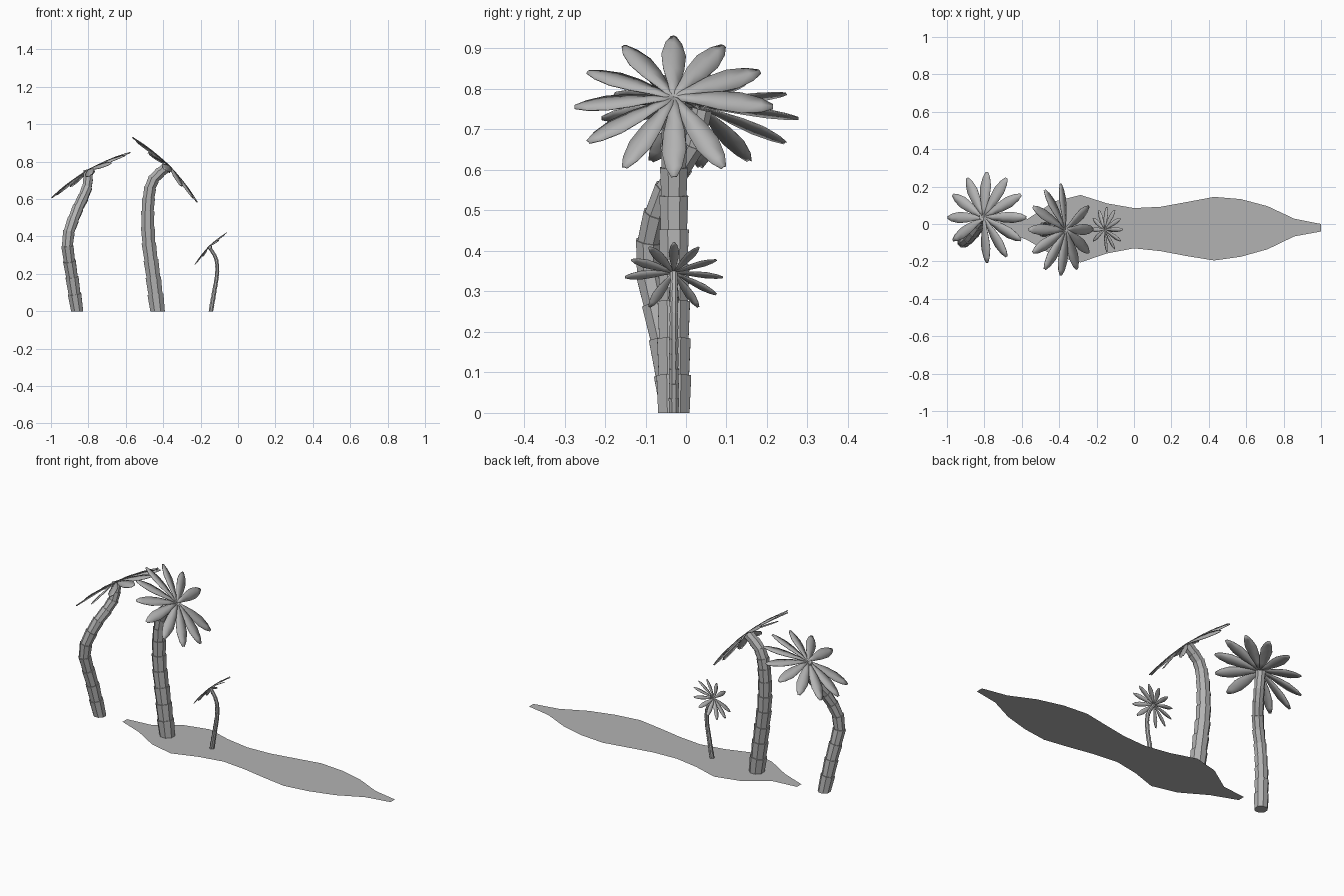
import bpy, bmesh, math
from mathutils import Vector, Matrix

if "Cube" in bpy.data.objects:
    bpy.data.objects.remove(bpy.data.objects["Cube"])

grey = bpy.data.materials.new("plain grey")
grey.diffuse_color = (0.45, 0.45, 0.45, 1)
grey.use_nodes = True
grey.node_tree.nodes["Principled BSDF"].inputs["Base Color"].default_value = grey.diffuse_color


def add_object(name, bm):
    bmesh.ops.recalc_face_normals(bm, faces=bm.faces)
    me = bpy.data.meshes.new(name)
    bm.to_mesh(me)
    bm.free()
    me.materials.append(grey)
    ob = bpy.data.objects.new(name, me)
    bpy.context.collection.objects.link(ob)
    return ob


def spline(pts, t):
    """Catmull-Rom point through pts, t from 0 to 1."""
    p = [Vector(q) for q in pts]
    p = [2 * p[0] - p[1]] + p + [2 * p[-1] - p[-2]]
    f = t * (len(pts) - 1)
    i = min(int(f), len(pts) - 2)
    u = f - i
    a, b, c, d = p[i:i + 4]
    return 0.5 * (2 * b + (c - a) * u + (2 * a - 5 * b + 4 * c - d) * u * u
                  + (3 * b - a - 3 * c + d) * u ** 3)


def trunk(name, path, r0, r1, segments=11, sides=8, flare=1.14):
    """Stepped trunk: every segment widens upward, the next starts narrow."""
    bm = bmesh.new()

    def ring(t, scale):
        c = spline(path, t)
        d = spline(path, min(t + .01, 1)) - spline(path, max(t - .01, 0))
        if t == 0:
            d = Vector((0, 0, 1))
        d.normalize()
        ax = Vector((1, 0, 0))
        ax = (ax - d * ax.dot(d)).normalized()
        ay = d.cross(ax)
        r = (r0 + (r1 - r0) * t) * scale
        return [bm.verts.new(c + r * (math.cos(a) * ax + math.sin(a) * ay))
                for a in [(k + .5) * math.tau / sides for k in range(sides)]]

    rings = []
    for i in range(segments):
        rings += [ring(i / segments, 1), ring((i + 1) / segments, flare)]
    for a, b in zip(rings, rings[1:]):
        for k in range(sides):
            j = (k + 1) % sides
            bm.faces.new((a[k], a[j], b[j], b[k]))
    bm.faces.new(rings[0][::-1])
    bm.faces.new(rings[-1])
    return add_object(name, bm)


def crown(name, centre, tilt, radius, missing, width=1.0):
    """Eleven leaves at 30 degree steps with one gap, tilted about y."""
    profile = [(0, .025), (.22, .062), (.45, .108), (.68, .125),
               (.88, .085), (1, .028)]
    base = Matrix.Translation(centre) @ Matrix.Rotation(math.radians(tilt), 4, 'Y')
    bm = bmesh.new()
    for deg in range(0, 360, 30):
        if deg == missing:
            continue
        m = base @ Matrix.Rotation(math.radians(deg), 4, 'Z')
        twist = Matrix.Rotation(math.radians(10), 4, 'X')
        rows = []
        for t, w in profile:
            row = []
            for s in (-1, 0, 1):
                p = twist @ Vector((0, s * w * width * radius,
                                    -.012 * radius * abs(s)))
                p += Vector((t * radius, 0, -.13 * radius * t ** 1.5))
                row.append(bm.verts.new(m @ p))
            rows.append(row)
        for a, b in zip(rows, rows[1:]):
            for k in range(2):
                f = bm.faces.new((a[k], b[k], b[k + 1], a[k + 1]))
                f.smooth = True
    ob = add_object(name, bm)
    mod = ob.modifiers.new("thickness", 'SOLIDIFY')
    mod.thickness = .012 * radius
    mod.offset = 0
    return ob


# Left palm, swaying in both directions
trunk("left_palm_trunk",
      [(-.86, -.03, 0), (-.89, -.06, .2), (-.912, -.095, .38),
       (-.865, -.06, .53), (-.81, .015, .65), (-.80, .04, .75)], .035, .024)
crown("left_palm_leaves", (-.803, .035, .757), -30, .243, 240)

# Middle palm, leaning over to the right at the top
trunk("middle_palm_trunk",
      [(-.43, -.03, 0), (-.455, -.03, .2), (-.48, -.03, .4),
       (-.48, -.03, .58), (-.455, -.03, .70), (-.375, -.03, .775)], .042, .027)
crown("middle_palm_leaves", (-.367, -.03, .78), 45, .245, 60)

# Small palm, thin trunk
trunk("small_palm_trunk",
      [(-.145, -.03, 0), (-.128, -.03, .1), (-.112, -.03, .2),
       (-.117, -.03, .28), (-.155, -.03, .345)], .0125, .009)
crown("small_palm_leaves", (-.157, -.03, .347), -45, .121, 240, .85)

# Flat ground patch: upper and lower edge at evenly spaced x
edges = [(.01, -.03), (.025, -.085), (.12, -.17), (.155, -.205), (.11, -.157),
         (.085, -.13), (.092, -.145), (.118, -.172), (.145, -.195),
         (.133, -.175), (.095, -.135), (.028, -.066), (0, -.04)]
bm = bmesh.new()
pairs = []
for i, (hi, lo) in enumerate(edges):
    x = -5 / 7 + i / 7
    pairs.append((bm.verts.new((x, hi, 0)), bm.verts.new((x, lo, 0))))
bm.faces.new([p[1] for p in pairs] + [p[0] for p in reversed(pairs)])
ground = add_object("ground_patch", bm)
if ground.data.polygons[0].normal.z < 0:
    ground.data.flip_normals()
